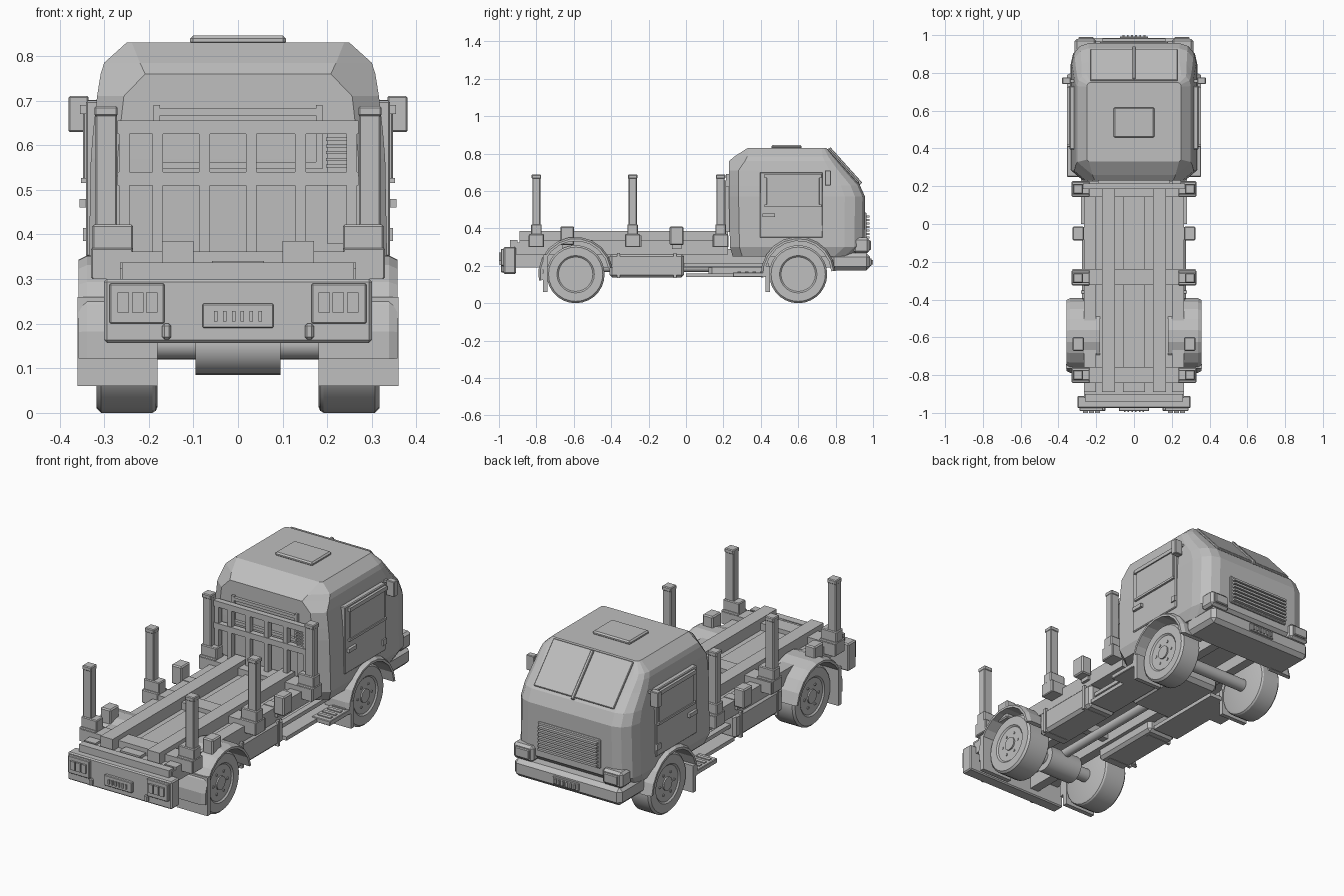
import bpy, bmesh, math
from mathutils import Matrix

cube = bpy.data.objects.get("Cube")
if cube:
    bpy.data.objects.remove(cube, do_unlink=True)

grey = bpy.data.materials.new("light_grey")
grey.use_nodes = True
colour = (0.52, 0.52, 0.52, 1)
grey.diffuse_color = colour
grey.node_tree.nodes["Principled BSDF"].inputs["Base Color"].default_value = colour
SIDES = (("left_", 1), ("right_", -1))


def finish(name, bm, smooth=False):
    bmesh.ops.recalc_face_normals(bm, faces=bm.faces)
    mesh = bpy.data.meshes.new(name)
    bm.to_mesh(mesh)
    bm.free()
    ob = bpy.data.objects.new(name, mesh)
    bpy.context.collection.objects.link(ob)
    mesh.materials.append(grey)
    if smooth:
        bpy.ops.object.select_all(action='DESELECT')
        ob.select_set(True)
        bpy.context.view_layer.objects.active = ob
        bpy.ops.object.shade_smooth_by_angle(angle=math.radians(30))
    return ob


def box(name, x, y, z, bevel=0.0, tilt=0.0):
    """Box from (low, high) ranges, optionally tilted about x."""
    bm = bmesh.new()
    bmesh.ops.create_cube(bm, size=1)
    bmesh.ops.scale(bm, verts=bm.verts, vec=(abs(x[1] - x[0]), y[1] - y[0], z[1] - z[0]))
    if bevel:
        bmesh.ops.bevel(bm, geom=bm.edges[:], offset=bevel, segments=1, affect='EDGES')
    ob = finish(name, bm)
    ob.location = [(r[0] + r[1]) / 2 for r in (x, y, z)]
    ob.rotation_euler.x = tilt
    return ob


def pair(name, x, y, z, bevel=0.0):
    for side, s in SIDES:
        box(side + name, (s * x[0], s * x[1]), y, z, bevel)


def cylinder(name, x, y, z, r, axis='X', sides=24):
    """Cylinder along x or y; the range of that axis is a pair."""
    lo, hi = x if axis == 'X' else y
    bm = bmesh.new()
    bmesh.ops.create_cone(bm, cap_ends=True, segments=sides, radius1=r, radius2=r, depth=abs(hi - lo))
    turn = Matrix.Rotation(math.pi / 2, 3, 'Y' if axis == 'X' else 'X')
    bmesh.ops.rotate(bm, verts=bm.verts, matrix=turn)
    ob = finish(name, bm, True)
    mid = (lo + hi) / 2
    ob.location = (mid, y, z) if axis == 'X' else (x, mid, z)
    return ob


def loft(name, rings, smooth=False):
    bm = bmesh.new()
    loops = [[bm.verts.new(p) for p in ring] for ring in rings]
    n = len(loops[0])
    for a, b in zip(loops, loops[1:]):
        for i in range(n):
            bm.faces.new((a[i], a[(i + 1) % n], b[(i + 1) % n], b[i]))
    bm.faces.new(loops[0])
    bm.faces.new(loops[-1])
    return finish(name, bm, smooth)


def cab_ring(z, back, front, w, rear_cut, front_cut):
    half = [(w - rear_cut, back), (w, back + rear_cut * .85)]
    for i in range(4):
        a = i / 3 * math.pi / 2
        half.append((w - front_cut * (1 - math.cos(a)), front - 1.2 * front_cut * (1 - math.sin(a))))
    return [(x, y, z) for x, y in half] + [(-x, y, z) for x, y in reversed(half)]


# Cab shell with wheel arches cut out
cab = loft("cab", [cab_ring(*r) for r in (
    (.25, .25, .90, .315, .06, .09), (.30, .235, .955, .335, .06, .09),
    (.57, .23, .957, .33, .06, .09), (.63, .23, .93, .325, .06, .085),
    (.71, .23, .858, .316, .06, .075), (.76, .23, .813, .308, .10, .06),
    (.785, .26, .79, .30, .08, .05), (.83, .33, .75, .25, .012, .02))])
for side, s in SIDES:
    cutter = cylinder(side + "arch_cutter", (s * .18, s * .42), .6, .155, .18)
    cutter.hide_render = True
    cutter.hide_set(True)
    cut = cab.modifiers.new("arch", 'BOOLEAN')
    cut.operation = 'DIFFERENCE'
    cut.object = cutter
    cut.solver = 'EXACT'

# Roof hatch, windscreen, centre bar and wipers
box("roof_hatch", (-.108, .108), (.457, .618), (.825, .846), .007)
tilt = math.atan2(.18, .2)
box("windscreen", (-.23, .23), (.835, .847), (.612, .858), .003, tilt)
box("windscreen_bar", (-.008, .008), (.84, .86), (.605, .86), .003, tilt)
for side, s in SIDES:
    wiper = box(side + "wiper", (s * .12, s * .20), (.847, .857), (.71, .715), 0, tilt)
    wiper.rotation_euler.y = s * .25

# Doors, windows, handles and mirrors
pair("door", (.30, .341), (.395, .73), (.35, .70), .004)
pair("door_window", (.33, .347), (.43, .715), (.52, .675), .003)
pair("window_top_trim", (.32, .354), (.42, .725), (.67, .69))
pair("window_sill", (.33, .352), (.42, .725), (.515, .527))
pair("door_handle", (.33, .355), (.41, .475), (.46, .48))
pair("door_hinge", (.33, .348), (.70, .73), (.385, .415))
pair("mirror_arm", (.30, .36), (.75, .765), (.69, .702))
pair("mirror", (.335, .38), (.742, .775), (.63, .71), .003)

# Grille, headlights and bumper
box("grille_frame", (-.18, .18), (.94, .966), (.335, .485), .004)
for i in range(7):
    z = .345 + i * .019
    box(f"grille_slat_{i}", (-.168, .168), (.955, .982), (z, z + .011))
box("front_bumper", (-.31, .31), (.77, .985), (.175, .268), .02)
box("bumper_plate", (-.075, .075), (.975, .993), (.20, .24), .003)
for i in range(6):
    x = -.055 + i * .022
    box(f"bumper_vent_{i}", (x - .005, x + .005), (.98, 1), (.208, .232))
pair("headlight", (.20, .315), (.895, .98), (.268, .35), .012)
pair("headlight_lens", (.215, .295), (.97, .99), (.285, .335), .004)

# Rear wall of the cab: window, vent stack and guard rack
for z in (.555, .675):
    box("rear_window_rail", (-.19, .19), (.215, .235), (z - .008, z + .008))
pair("rear_window_side", (.175, .19), (.215, .235), (.55, .69))
box("vent_stack", (.20, .25), (.20, .25), (.38, .625))
for i in range(5):
    z = .55 + i * .015
    box(f"vent_slat_{i}", (.197, .253), (.193, .21), (z, z + .007))
for z in (.51, .625):
    box("rack_crossbar", (-.27, .27), (.185, .215), (z, z + .03))
for x in (-.255, -.18, -.075, .03, .14, .255):
    box("rack_upright", (x - .012, x + .012), (.188, .215), (.33, .64))

# Chassis, axles, drive shaft, gearbox and tanks
pair("chassis_rail", (.09, .14), (-.93, .85), (.19, .29))
for y in (-.75, -.35, .05, .35):
    box("chassis_cross_member", (-.10, .10), (y, y + .04), (.21, .27))
cylinder("rear_axle", (-.20, .20), -.59, .155, .035)
cylinder("rear_differential", (-.095, .095), -.59, .155, .07)
cylinder("front_axle", (-.22, .22), .6, .155, .032)
cylinder("drive_shaft", 0, (-.55, .2), .19, .024, 'Y', 16)
box("gearbox", (-.13, .13), (.12, .5), (.14, .26), .02)
pair("side_tank", (.11, .275), (-.41, -.01), (.137, .265), .015)
for y in (-.36, -.06):
    pair("tank_strap", (.14, .28), (y - .008, y + .008), (.135, .268))

# Steps behind the front wheels
pair("step_plate", (.25, .355), (.25, .44), (.14, .165), .003)
pair("step_beam", (.13, .28), (0, .44), (.14, .16))
pair("step_pipe", (.22, .25), (-.02, .44), (.195, .215))
for i in range(4):
    y = .275 + i * .04
    pair(f"step_tread_{i}", (.265, .34), (y, y + .02), (.163, .17))


# Fenders and mud flaps
def fender(name, s, y, x0, x1, start, end):
    rings = []
    for i in range(11):
        a = math.radians(start + (end - start) * i / 10)
        rings.append([(s * x, y + r * math.cos(a), .155 + r * math.sin(a))
                      for x, r in ((x0, .178), (x1, .178), (x1, .19), (x1 - .02, .2), (x0, .2))])
    loft(name, rings)


for side, s in SIDES:
    fender(side + "rear_fender", s, -.59, .18, .358, 10, 190)
    fender(side + "front_fender", s, .6, .22, .355, 5, 185)
pair("rear_mud_flap", (.18, .36), (-.765, -.74), (.06, .26))
pair("front_mud_flap", (.20, .355), (.425, .448), (.06, .20))

# Wheels with shallow rims, hubs and bolts
for end, y, inner in (("rear", -.59, .18), ("front", .6, .20)):
    for side, s in SIDES:
        name = f"{side}{end}_"
        rings = []
        for x, r in ((inner, .14), (inner + .004, .15), (inner + .012, .155), (.307, .155),
                     (.317, .145), (.317, .10), (.31, .092), (.31, .085)):
            rings.append([(s * x, y + r * math.cos(a), .155 + r * math.sin(a))
                          for a in (math.tau * k / 28 for k in range(28))])
        loft(name + "wheel", rings, True)
        cylinder(name + "hub", (s * .29, s * .317), y, .155, .035, sides=16)
        for k in range(6):
            a = math.tau * k / 6
            cylinder(name + f"bolt_{k}", (s * .30, s * .314), y + .058 * math.cos(a),
                     .155 + .058 * math.sin(a), .007, sides=8)

# Load bed: deck, edge strips, long skids and cross beams
box("bed_deck", (-.265, .265), (-.92, .225), (.26, .325))
pair("bed_edge", (.20, .265), (-.89, .225), (.32, .337))
pair("bed_skid", (.10, .17), (-.89, .225), (.315, .385))
box("deck_plank", (-.058, .058), (-.89, .225), (.32, .34))
for y in (-.8, -.28, .185):
    box("cross_beam", (-.325, .325), (y - .042, y + .042), (.30, .362))

# Stakes in sockets, and short stops between them
for y in (-.8, -.285, .185):
    pair("stake_socket", (.235, .33), (y - .04, y + .04), (.30, .37), .004)
    pair("stake_collar", (.235, .327), (y - .028, y + .028), (.36, .422), .004)
    pair("stake", (.271, .32), (y - .022, y + .022), (.36, .68), .004)
    pair("stake_cap", (.27, .322), (y - .025, y + .025), (.665, .688), .004)
for y in (-.635, -.05):
    pair("stop_block", (.265, .325), (y - .037, y + .037), (.31, .41), .006)
    pair("stop_arm", (.20, .28), (y - .025, y + .025), (.29, .34))

# Rear bumper, lights, plate and tow hooks
box("rear_panel", (-.26, .26), (-.94, -.90), (.26, .337))
box("rear_bumper", (-.30, .30), (-.975, -.91), (.157, .30), .006)
pair("rear_light_frame", (.165, .288), (-.99, -.96), (.20, .29), .003)
for i in range(3):
    x = .18 + i * .032
    pair(f"rear_lens_{i}", (x, x + .026), (-1, -.985), (.225, .27))
box("rear_plate", (-.08, .08), (-.99, -.96), (.19, .245), .003)
for i in range(6):
    x = -.05 + i * .02
    box(f"plate_bar_{i}", (x - .004, x + .004), (-.996, -.985), (.205, .228))
pair("tow_hook", (.15, .17), (-.99, -.96), (.165, .20), .005)
